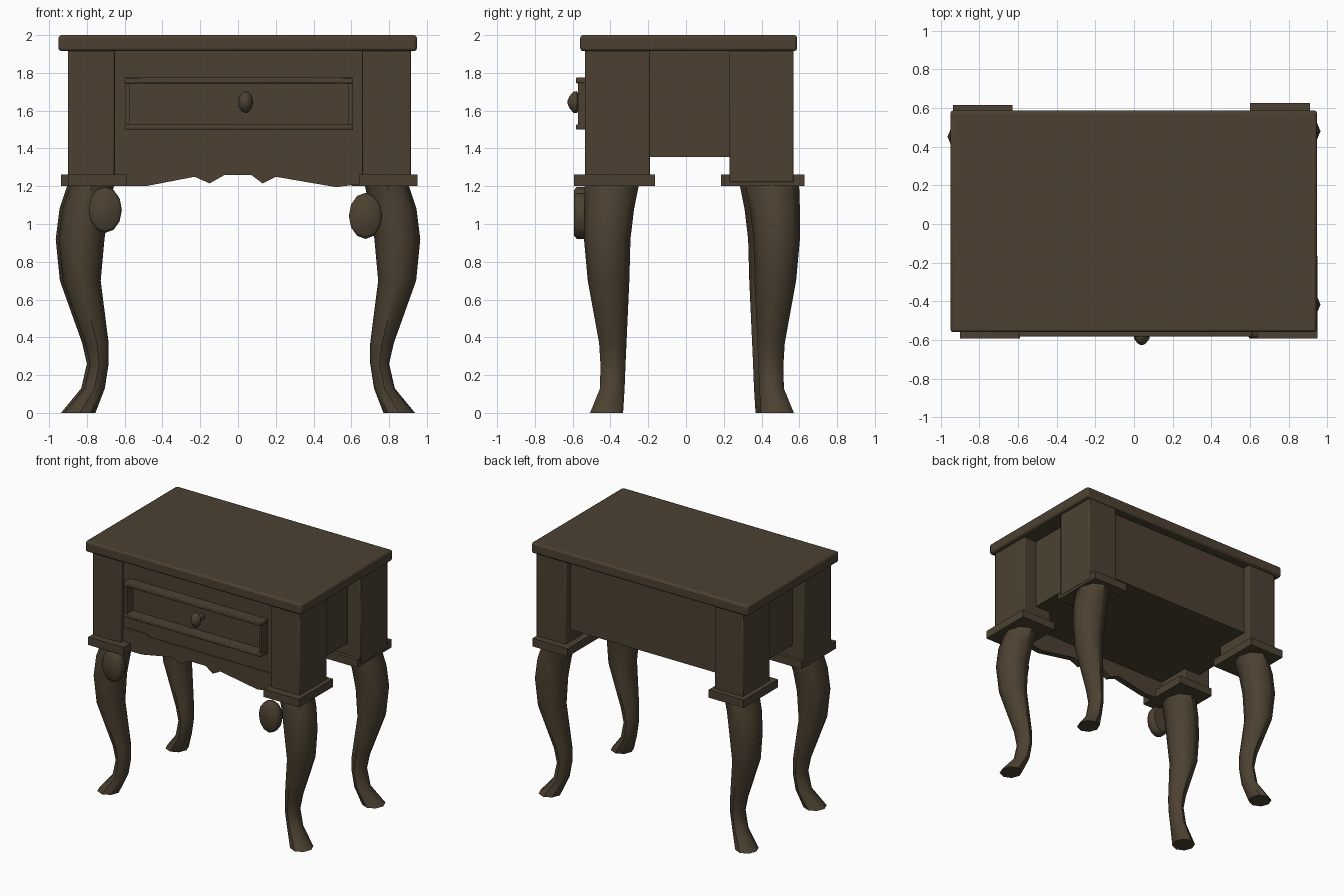
import bpy, bmesh, math

if "Cube" in bpy.data.objects:
    bpy.data.objects.remove(bpy.data.objects["Cube"])

wood = bpy.data.materials.new("dark brown wood")
wood.diffuse_color = (0.072, 0.053, 0.031, 1)
wood.use_nodes = True
wood.node_tree.nodes["Principled BSDF"].inputs["Base Color"].default_value = wood.diffuse_color


def finish(name, bm, angle=50, bevel=0, segs=2):
    bmesh.ops.recalc_face_normals(bm, faces=bm.faces)
    me = bpy.data.meshes.new(name)
    bm.to_mesh(me)
    bm.free()
    ob = bpy.data.objects.new(name, me)
    bpy.context.collection.objects.link(ob)
    me.materials.append(wood)
    if bevel:
        m = ob.modifiers.new("bevel", 'BEVEL')
        m.width, m.segments = bevel, segs
    bpy.ops.object.select_all(action='DESELECT')
    ob.select_set(True)
    bpy.context.view_layer.objects.active = ob
    bpy.ops.object.shade_smooth_by_angle(angle=math.radians(angle))
    return ob


def box(name, x, y, z, bevel=0):
    bm = bmesh.new()
    bmesh.ops.create_cube(bm, size=1)
    for v in bm.verts:
        v.co = [a[0] + (c + 0.5) * (a[1] - a[0]) for a, c in zip((x, y, z), v.co)]
    return finish(name, bm, bevel=bevel)


def loft(name, rings):
    """Skin a stack of equal-length rings and cap both ends."""
    bm = bmesh.new()
    vs = [[bm.verts.new(p) for p in r] for r in rings]
    n = len(vs[0])
    for a, b in zip(vs, vs[1:]):
        for i in range(n):
            j = (i + 1) % n
            bm.faces.new((a[i], a[j], b[j], b[i]))
    bm.faces.new(vs[0])
    bm.faces.new(vs[-1])
    return finish(name, bm)


def oval(cx, cz, y, rx, rz, n=12):
    return [(cx + rx * math.cos(2 * math.pi * i / n), y,
             cz + rz * math.sin(2 * math.pi * i / n)) for i in range(n)]


# table top and carcass
box("table_top", (-0.95, 0.947), (-0.56, 0.588), (1.915, 2.0), bevel=0.015)
box("carcass", (-0.8, 0.8), (-0.5, 0.51), (1.355, 1.93))

# scalloped front apron
outline = [(-0.67, 1.375), (-0.67, 1.2), (-0.49, 1.2), (-0.23, 1.25), (-0.15, 1.215),
           (-0.07, 1.26), (0.07, 1.26), (0.13, 1.215), (0.2, 1.25), (0.52, 1.195),
           (0.67, 1.215), (0.67, 1.355), (-0.44, 1.355), (-0.44, 1.375)]
loft("front_apron", [[(x, y, z) for x, z in outline] for y in (-0.505, -0.455)])

# drawer mouldings
for name, z in (("drawer_top_rail", (1.745, 1.775)), ("drawer_bottom_rail", (1.5, 1.527))):
    box(name, (-0.6, 0.61), (-0.583, -0.49), z, bevel=0.006)
for name, x in (("drawer_left_stile", (-0.597, -0.572)), ("drawer_right_stile", (0.583, 0.608))):
    box(name, x, (-0.572, -0.49), (1.52, 1.75))

# drawer knob
loft("drawer_knob", [oval(0.04, 1.645, y, r, r * 1.45) for y, r in
     ((-0.49, 0.018), (-0.56, 0.018), (-0.578, 0.04), (-0.595, 0.039), (-0.617, 0.022), (-0.627, 0.006))])

# corner posts and their collars
posts = {
    "front_left": ((-0.90, -0.655), (-0.535, -0.19), (-0.90, -0.59), (-0.592, -0.165)),
    "front_right": ((0.66, 0.915), (-0.535, -0.19), (0.64, 0.95), (-0.592, -0.165)),
    "back_left": ((-0.90, -0.65), (0.23, 0.57), (-0.937, -0.63), (0.185, 0.615)),
    "back_right": ((0.655, 0.915), (0.23, 0.57), (0.60, 0.91), (0.20, 0.627))}
for name, (px, py, cx, cy) in posts.items():
    box(name + "_post", px, py, (1.22, 1.93), bevel=0.008)
    box(name + "_collar", cx, cy, (1.2, 1.263))

# cabriole legs: height, outer/inner x, outer/inner y
profile = [(1.23, 0.895, 0.665, 0.535, 0.245), (1.08, 0.945, 0.70, 0.54, 0.275),
           (0.92, 0.965, 0.722, 0.54, 0.294), (0.70, 0.943, 0.742, 0.52, 0.30),
           (0.37, 0.825, 0.70, 0.46, 0.315), (0.26, 0.80, 0.70, 0.453, 0.32),
           (0.13, 0.83, 0.72, 0.455, 0.325), (0.0, 0.937, 0.77, 0.508, 0.333)]
legs = {"front_left": (-1, -1, 0.015, 0), "front_right": (1, -1, 0, 0),
        "back_left": (-1, 1, 0, 0.035), "back_right": (1, 1, 0, 0.063)}
for name, (sx, sy, dx, dy) in legs.items():
    rings = []
    for z, xo, xi, yo, yi in profile:
        ring = []
        for i in range(8):
            a = math.pi * i / 4
            ring.append((sx * ((xo + xi) / 2 + (xo - xi) / 2 * math.cos(a)) + dx,
                         sy * ((yo + yi) / 2 + (yo - yi) / 2 * math.sin(a)) + dy, z))
        rings.append(ring)
    loft(name + "_leg", rings)

# oval knee medallions on the front legs
for name, cx, cz in (("left_knee_medallion", -0.703, 1.075), ("right_knee_medallion", 0.675, 1.043)):
    loft(name, [oval(cx, cz, y, 0.088 * s, 0.122 * s) for y, s in
         ((-0.51, 0.85), (-0.535, 1), (-0.578, 1), (-0.593, 0.85))])
